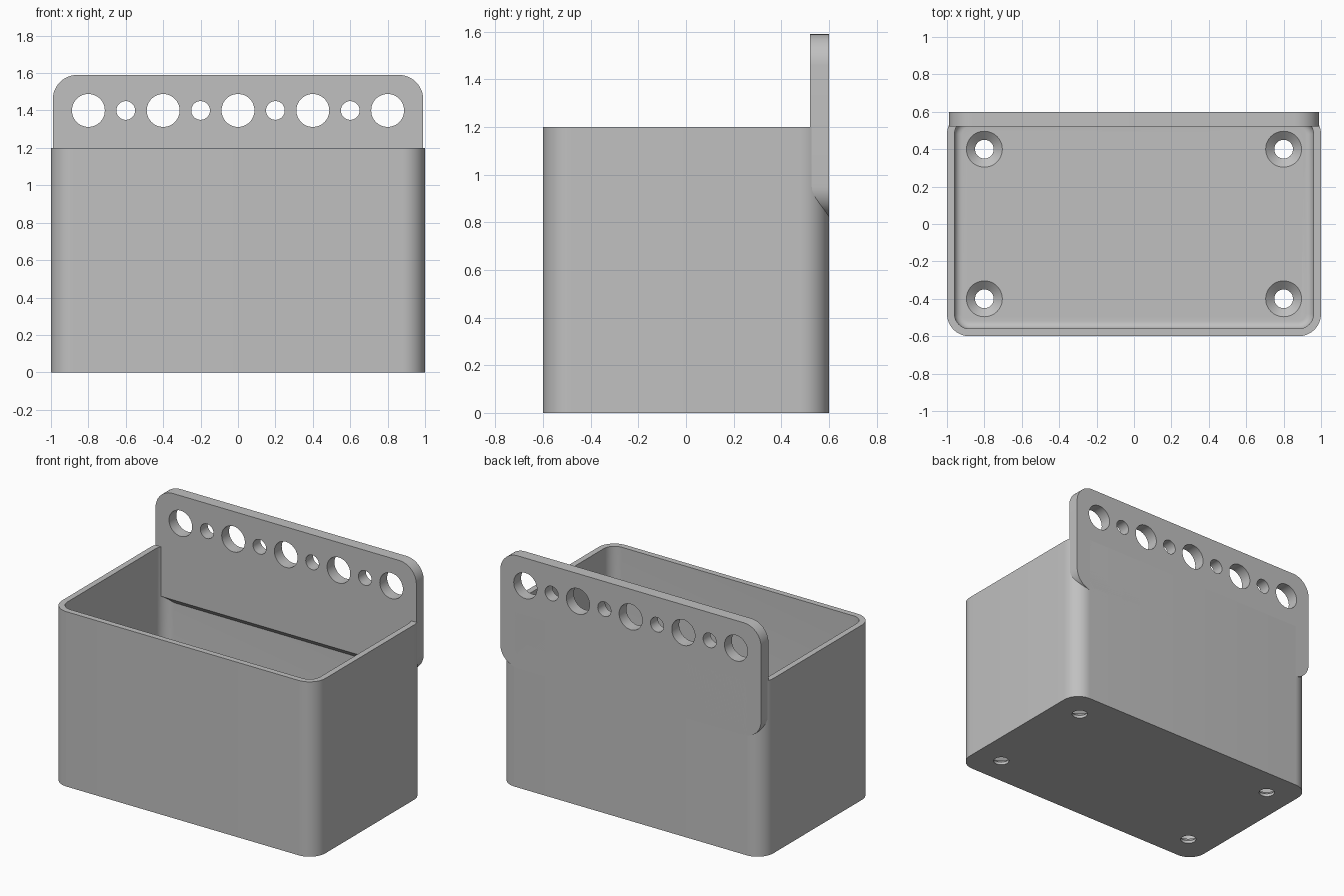
import bpy, bmesh, math

cube = bpy.data.objects.get("Cube")
if cube:
    bpy.data.objects.remove(cube, do_unlink=True)

grey = bpy.data.materials.new("light grey")
grey.use_nodes = True
COLOUR = (0.53, 0.53, 0.53, 1)
grey.diffuse_color = COLOUR
grey.node_tree.nodes["Principled BSDF"].inputs["Base Color"].default_value = COLOUR


def rounded_rect(half_w, half_h, radius, steps=12):
    """Closed outline of a rounded rectangle, counter-clockwise."""
    points = []
    for quarter, (sx, sy) in enumerate([(1, 1), (-1, 1), (-1, -1), (1, -1)]):
        for i in range(steps + 1):
            a = (quarter + i / steps) * math.pi / 2
            points.append((sx * (half_w - radius) + radius * math.cos(a),
                           sy * (half_h - radius) + radius * math.sin(a)))
    return points


def circle(radius, steps=48):
    return [(radius * math.cos(2 * math.pi * i / steps),
             radius * math.sin(2 * math.pi * i / steps)) for i in range(steps)]


def add_loft(bm, rings):
    """Skin a list of equal-length 3D rings and cap both ends."""
    loops = [[bm.verts.new(p) for p in ring] for ring in rings]
    for a, b in zip(loops, loops[1:]):
        for i in range(len(a)):
            j = (i + 1) % len(a)
            bm.faces.new((a[i], a[j], b[j], b[i]))
    bm.faces.new(loops[0][::-1])
    bm.faces.new(loops[-1])


def make_object(name, lofts):
    bm = bmesh.new()
    for rings in lofts:
        add_loft(bm, rings)
    bmesh.ops.recalc_face_normals(bm, faces=bm.faces)
    mesh = bpy.data.meshes.new(name)
    bm.to_mesh(mesh)
    bm.free()
    mesh.materials.append(grey)
    obj = bpy.data.objects.new(name, mesh)
    bpy.context.collection.objects.link(obj)
    return obj


def activate(obj):
    bpy.ops.object.select_all(action='DESELECT')
    obj.select_set(True)
    bpy.context.view_layer.objects.active = obj


def cut_and_smooth(obj, cutter):
    cutter.hide_render = True
    mod = obj.modifiers.new("holes", 'BOOLEAN')
    mod.operation = 'DIFFERENCE'
    mod.solver = 'EXACT'
    mod.object = cutter
    activate(obj)
    bpy.ops.object.modifier_apply(modifier=mod.name)
    bpy.data.objects.remove(cutter, do_unlink=True)
    activate(obj)
    bpy.ops.object.shade_smooth_by_angle(angle=math.radians(30))


# Open box: outer wall, rim, inner wall, floor fillet
WALL, FLOOR, FILLET, HEIGHT, CORNER = 0.04, 0.06, 0.04, 1.2, 0.12


def box_ring(inset, z):
    return [(x, y, z) for x, y in rounded_rect(1 - inset, 0.6 - inset, CORNER - inset)]


box_rings = [box_ring(0, 0), box_ring(0, HEIGHT), box_ring(WALL, HEIGHT)]
for i in range(7):
    a = i / 6 * math.pi / 2
    box_rings.append(box_ring(WALL + FILLET * (1 - math.cos(a)),
                              FLOOR + FILLET * (1 - math.sin(a))))
box = make_object("box", [box_rings])

# Countersunk screw holes in the floor
screw_profile = [(0.05, -0.05), (0.05, 0.02), (0.096, FLOOR), (0.096, 0.15)]
screws = [[[(x + cx, y + cy, z) for x, y in circle(r)] for r, z in screw_profile]
          for cx in (-0.8, 0.8) for cy in (-0.4, 0.4)]
cut_and_smooth(box, make_object("screw_hole_cutter", screws))

# Back plate with a chamfered lower front edge
BOTTOM, TOP, FRONT, BACK = 0.82, 1.59, 0.52, 0.6
MIDDLE = (BOTTOM + TOP) / 2
outline = [(x, z + MIDDLE) for x, z in rounded_rect(0.99, (TOP - BOTTOM) / 2, 0.13)]
plate_rings = [[(x, y, max(z, lowest)) for x, z in outline]
               for y, lowest in ((FRONT, BOTTOM + 0.04), (FRONT + 0.04, BOTTOM), (BACK, BOTTOM))]
plate = make_object("back_plate", [plate_rings])

# Row of alternating large and small holes
holes = []
for i in range(9):
    radius = 0.05 if i % 2 else 0.088
    cx = -0.8 + 0.2 * i
    holes.append([[(x + cx, y, z + 1.4) for x, z in circle(radius)] for y in (0.4, 0.7)])
cut_and_smooth(plate, make_object("plate_hole_cutter", holes))
